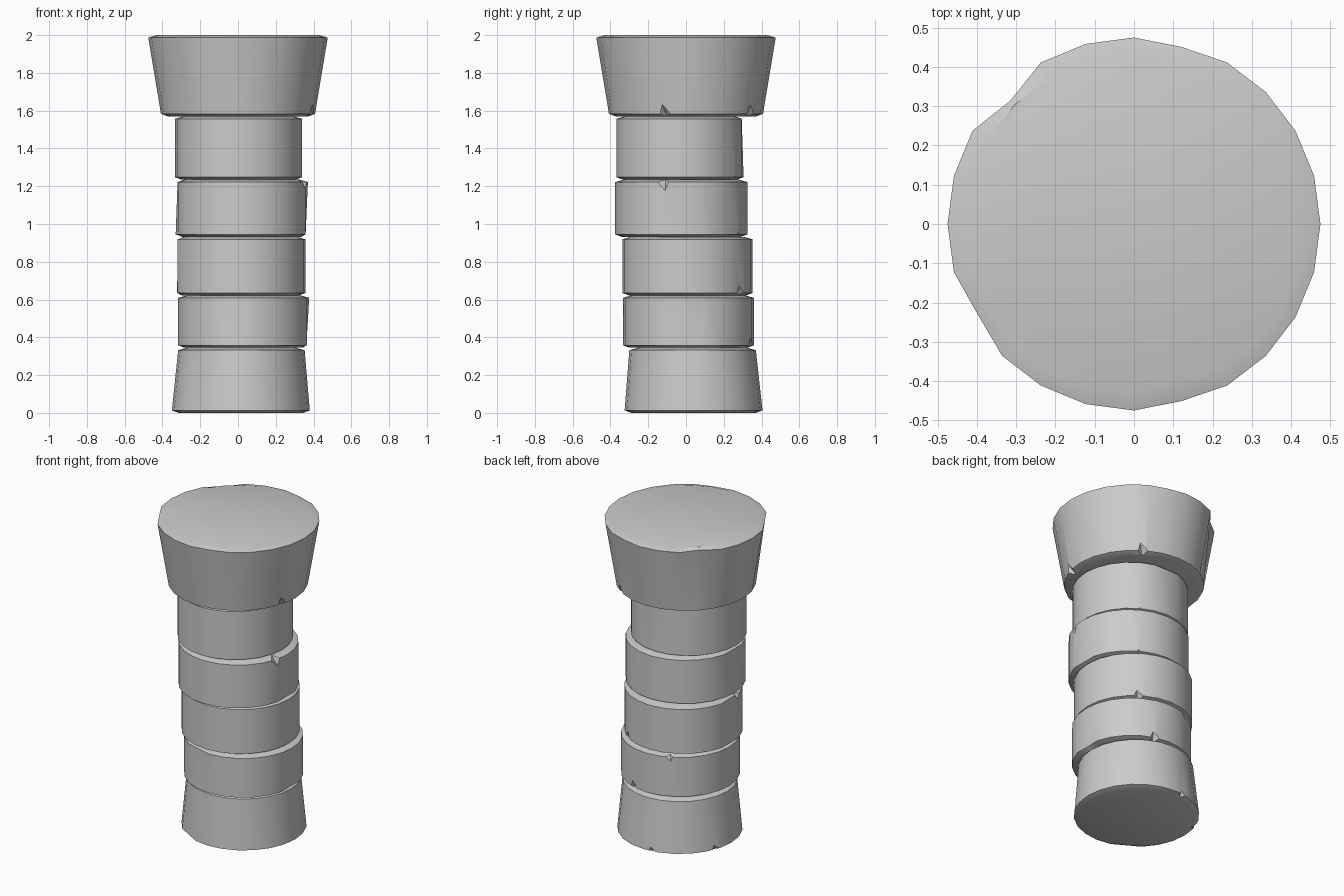
import bpy, bmesh
from math import sin, cos, radians, pi
from mathutils import Matrix, Vector

if "Cube" in bpy.data.objects:
    bpy.data.objects.remove(bpy.data.objects["Cube"])

SIDES = 24


def link(name, bm):
    bmesh.ops.recalc_face_normals(bm, faces=bm.faces)
    me = bpy.data.meshes.new(name)
    bm.to_mesh(me)
    bm.free()
    ob = bpy.data.objects.new(name, me)
    bpy.context.collection.objects.link(ob)
    return ob


def drum(name, z0, z1, low, high, chips=(), worn=()):
    """low/high = (cx, cy, radius); chips = (angle, at_top, size);
    worn = (angle, at_top, depth) pushes a rim corner inward."""
    bm = bmesh.new()
    e = 0.013
    levels = [(z0, low, -0.035), (z0 + e, low, 0), (z1 - e, high, 0), (z1, high, -0.045)]
    rings = []
    for z, (cx, cy, r), d in levels:
        rings.append([bm.verts.new((cx + (r + d) * cos(2 * pi * i / SIDES),
                                    cy + (r + d) * sin(2 * pi * i / SIDES), z))
                      for i in range(SIDES)])
    for a, b in zip(rings, rings[1:]):
        for i in range(SIDES):
            j = (i + 1) % SIDES
            bm.faces.new((a[i], a[j], b[j], b[i]))
    bm.faces.new(rings[0][::-1])
    bm.faces.new(rings[-1])
    # worn rim corners
    for ang, top, depth in worn:
        i = round(ang / 360 * SIDES) % SIDES
        t = 2 * pi * i / SIDES
        v = rings[2 if top else 1][i]
        v.co -= Vector((cos(t), sin(t), 0)) * depth
    bmesh.ops.triangulate(bm, faces=[f for f in bm.faces if len(f.verts) == 4])
    ob = link(name, bm)

    # chipped notches cut from the rims
    if chips:
        cb = bmesh.new()
        for ang, top, s in chips:
            t = radians(ang)
            cx, cy, r = high if top else low
            m = (Matrix.Translation((cx + (r + .01) * cos(t), cy + (r + .01) * sin(t), z1 if top else z0))
                 @ Matrix.Rotation(t, 4, 'Z') @ Matrix.Rotation(0.2, 4, 'X')
                 @ Matrix.Diagonal((s * 0.7, s * 0.7, s, 1)))
            bmesh.ops.create_uvsphere(cb, u_segments=4, v_segments=2, radius=1, matrix=m)
        cut = link(name + "_cutter", cb)
        cut.hide_render = True
        mod = ob.modifiers.new("chips", 'BOOLEAN')
        mod.operation = 'DIFFERENCE'
        mod.solver = 'EXACT'
        mod.object = cut
        dg = bpy.context.evaluated_depsgraph_get()
        me = bpy.data.meshes.new_from_object(ob.evaluated_get(dg))
        ob.modifiers.clear()
        ob.data = me
        bpy.data.objects.remove(cut)

    bpy.ops.object.select_all(action='DESELECT')
    ob.select_set(True)
    bpy.context.view_layer.objects.active = ob
    bpy.ops.object.shade_smooth_by_angle(angle=radians(30))
    return ob


# base block, four slightly shifted drums, flared capital
drum("base_block", 0.0, 0.345, (0.015, 0.04, 0.365), (0.018, 0.035, 0.335),
     chips=[(98, False, 0.06), (160, False, 0.06)], worn=[(240, False, 0.012)])
drum("lower_drum", 0.345, 0.622, (0.03, 0.013, 0.347), (0.03, 0.013, 0.347),
     chips=[(10, False, 0.04), (73, False, 0.07), (114, True, 0.06), (250, False, 0.035)],
     worn=[(0, False, 0.015), (255, True, 0.01)])
drum("lower_middle_drum", 0.622, 0.932, (0.013, 0.008, 0.345), (0.013, 0.008, 0.345),
     chips=[(55, False, 0.07), (191, True, 0.065)], worn=[(180, True, 0.015), (180, False, 0.01)])
drum("upper_middle_drum", 0.932, 1.235, (0.02, -0.025, 0.35), (0.02, -0.025, 0.35),
     chips=[(-16, True, 0.075), (60, False, 0.04)], worn=[(0, False, 0.012), (180, True, 0.01)])
drum("upper_drum", 1.235, 1.57, (0.003, -0.032, 0.337), (0.003, -0.032, 0.337),
     chips=[(235, False, 0.03), (60, False, 0.035)], worn=[(90, True, 0.01)])
drum("capital", 1.57, 2.0, (0, 0, 0.408), (0, 0, 0.475),
     chips=[(-16, False, 0.07), (57, False, 0.07), (5, False, 0.035)],
     worn=[(135, True, 0.03), (210, True, 0.015), (75, True, 0.008), (285, True, 0.008)])
